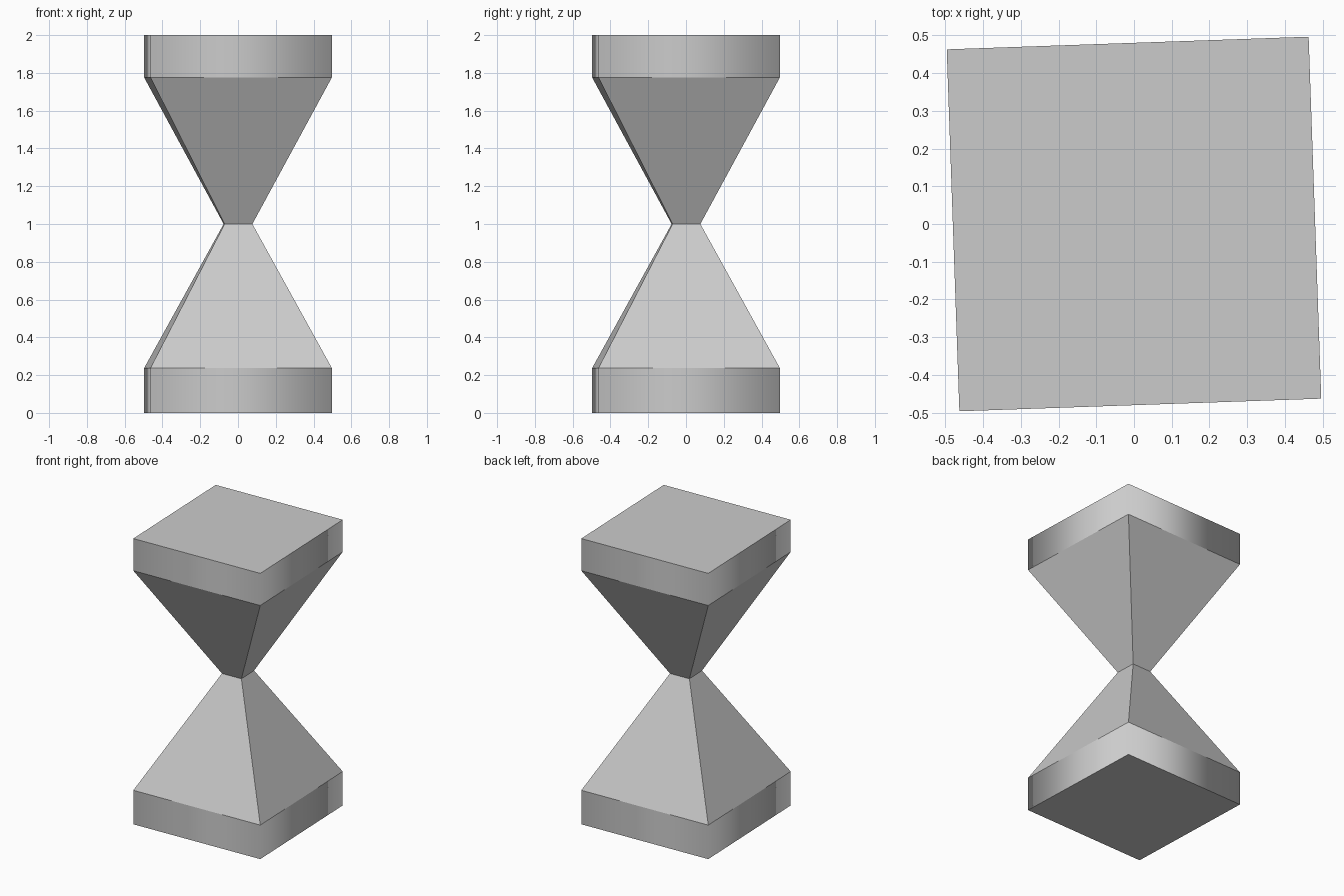
import bpy
import bmesh
from math import cos, sin, radians

cube = bpy.data.objects.get("Cube")
if cube:
    bpy.data.objects.remove(cube, do_unlink=True)

SIDES = 4
TWIST = radians(47)          # square turned slightly off the axes
WIDE, WAIST = 0.679, 0.104   # corner radii

grey = bpy.data.materials.new("plain grey")
grey.use_nodes = True
colour = (0.6, 0.6, 0.6, 1)
grey.diffuse_color = colour
grey.node_tree.nodes["Principled BSDF"].inputs["Base Color"].default_value = colour


def make_section(name, low, high, cap=None, smooth=False):
    """Four-sided section between two (radius, height) rings."""
    bm = bmesh.new()
    rings = []
    for radius, z in (low, high):
        angles = [TWIST + radians(360 / SIDES * i) for i in range(SIDES)]
        rings.append([bm.verts.new((radius * cos(a), radius * sin(a), z)) for a in angles])
    bottom, top = rings
    for i in range(SIDES):
        j = (i + 1) % SIDES
        side = bm.faces.new((bottom[i], bottom[j], top[j], top[i]))
        side.smooth = smooth
    # Outer end face with crisp rim
    if cap == "top":
        bm.faces.new(top)
    elif cap == "bottom":
        bm.faces.new(bottom[::-1])
    for edge in bm.edges:
        if edge.verts[0].co.z == edge.verts[1].co.z:
            edge.smooth = False
    mesh = bpy.data.meshes.new(name)
    bm.to_mesh(mesh)
    bm.free()
    mesh.materials.append(grey)
    obj = bpy.data.objects.new(name, mesh)
    bpy.context.collection.objects.link(obj)
    return obj


# Softly shaded end blocks
make_section("base_block", (WIDE, 0), (WIDE, 0.238), "bottom", smooth=True)
make_section("top_block", (WIDE, 1.775), (WIDE, 2), "top", smooth=True)

# Flat tapering halves meeting at the waist
make_section("lower_taper", (WIDE, 0.238), (WAIST, 1))
make_section("upper_taper", (WAIST, 1), (WIDE, 1.775))
